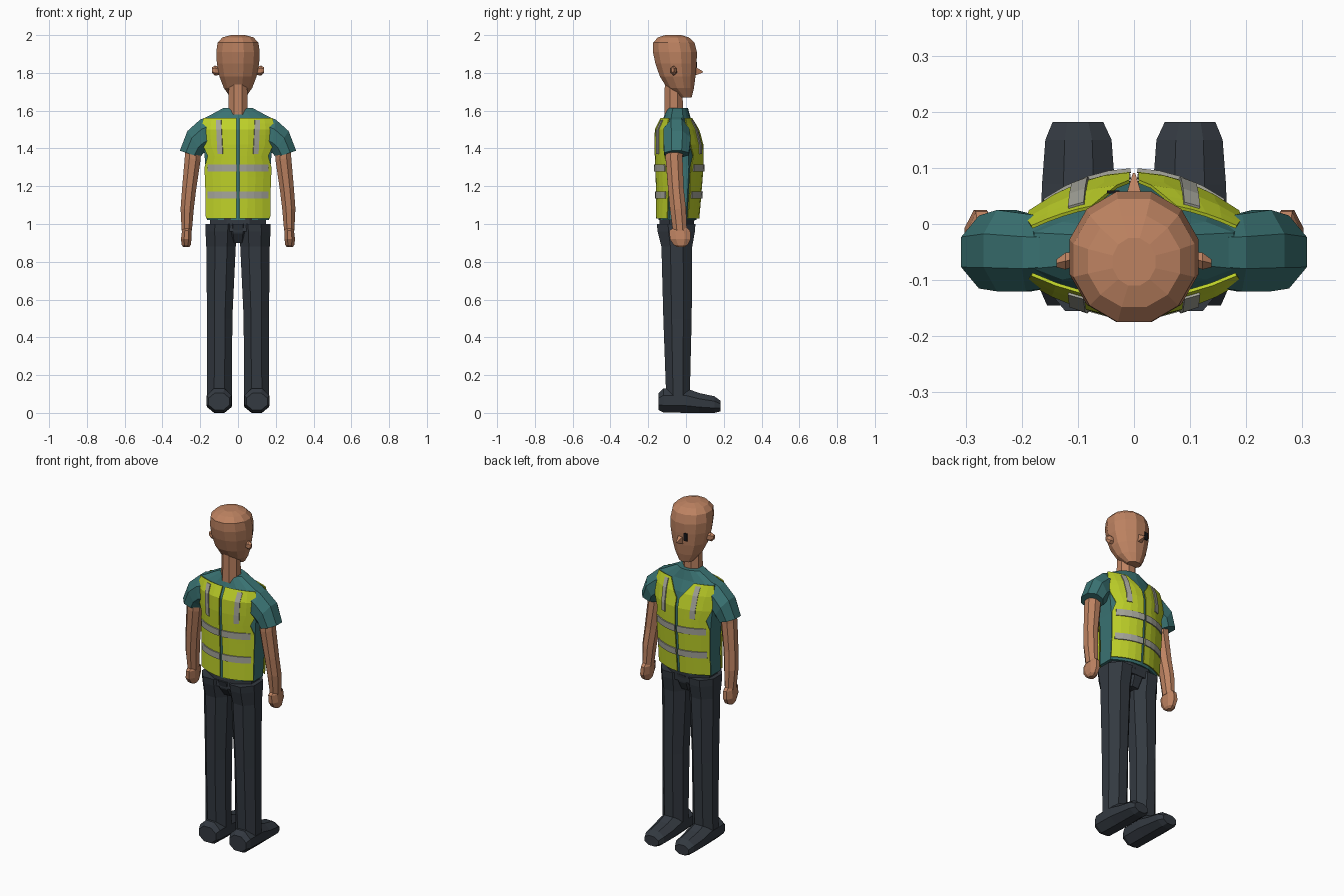
import bpy, bmesh, math
from mathutils import Vector

if "Cube" in bpy.data.objects:
    bpy.data.objects.remove(bpy.data.objects["Cube"])


def material(name, col):
    m = bpy.data.materials.new(name)
    m.diffuse_color = (*col, 1)
    m.use_nodes = True
    m.node_tree.nodes["Principled BSDF"].inputs["Base Color"].default_value = m.diffuse_color
    return m


SKIN = material("skin", (0.51, 0.225, 0.12))
TEAL = material("teal shirt", (0.042, 0.17, 0.17))
YELLOW = material("safety yellow", (0.52, 0.64, 0.022))
GREY = material("reflective grey", (0.38, 0.38, 0.33))
DARK = material("dark trousers", (0.033, 0.041, 0.052))
BLACK = material("black", (0.008, 0.008, 0.01))


def make_object(name, bm, mat, mirror=False, thick=0):
    bmesh.ops.recalc_face_normals(bm, faces=bm.faces)
    me = bpy.data.meshes.new(name)
    bm.to_mesh(me)
    bm.free()
    me.materials.append(mat)
    ob = bpy.data.objects.new(name, me)
    bpy.context.collection.objects.link(ob)
    if thick:
        s = ob.modifiers.new("thickness", 'SOLIDIFY')
        s.thickness = thick
        s.offset = 0
    if mirror:
        ob.modifiers.new("mirror", 'MIRROR')
    return ob


def skin_rings(rings):
    """Join closed rings of points into a capped tube."""
    bm = bmesh.new()
    vs = [[bm.verts.new(p) for p in r] for r in rings]
    n = len(vs[0])
    for a, b in zip(vs, vs[1:]):
        for i in range(n):
            j = (i + 1) % n
            bm.faces.new((a[i], a[j], b[j], b[i]))
    bm.faces.new(vs[0])
    bm.faces.new(vs[-1])
    return bm


def loft(name, rings, mat, n=8, mirror=False):
    """Each ring is centre, half-axis u, half-axis v."""
    k = 1 / math.cos(math.pi / n)
    ang = [(i + 0.5) * math.tau / n for i in range(n)]
    pts = [[Vector(c) + Vector(u) * k * math.cos(a) + Vector(v) * k * math.sin(a)
            for a in ang] for c, u, v in rings]
    return make_object(name, skin_rings(pts), mat, mirror)


def level(x0, x1, y0, y1, z):
    return (((x0 + x1) / 2, (y0 + y1) / 2, z), ((x1 - x0) / 2, 0, 0), (0, (y1 - y0) / 2, 0))


def upright(x0, x1, z0, z1, y):
    return (((x0 + x1) / 2, y, (z0 + z1) / 2), ((x1 - x0) / 2, 0, 0), (0, 0, (z1 - z0) / 2))


def tilted(x0, z0, x1, z1, y0, y1):
    return (((x0 + x1) / 2, (y0 + y1) / 2, (z0 + z1) / 2),
            ((x1 - x0) / 2, 0, (z1 - z0) / 2), (0, (y1 - y0) / 2, 0))


# Torso outline: height, half width, back y, front y
BODY = [(1.02, .165, -.145, .055), (1.15, .166, -.143, .066), (1.3, .172, -.148, .078),
        (1.42, .182, -.153, .077), (1.5, .187, -.150, .056), (1.56, .178, -.12, .025),
        (1.615, .075, -.10, .01)]


def body(z):
    for a, b in zip(BODY, BODY[1:]):
        if z <= b[0]:
            t = (z - a[0]) / (b[0] - a[0])
            return [p + (q - p) * t for p, q in zip(a[1:], b[1:])]
    return BODY[-1][1:]


def surf(x, z, side, off):
    """Point on the torso front (side 1) or back (-1), pushed out by off."""
    w, yb, yf = body(z)
    c, d = (yb + yf) / 2, (yf - yb) / 2
    return (x, c + side * (d * (1 - 0.56 * min(1.1, x / w) ** 2) + off), z)


FR = [-1, -.72, -.38, 0, .38, .72, 1]
make_object("shirt_torso", skin_rings(
    [[surf(f * w, z, 1, 0) for f in FR] + [surf(f * w, z, -1, 0) for f in reversed(FR)]
     for z, w, _, _ in BODY]), TEAL)


def sheet(name, side, x0, x1, zs, off, mat, cols=4, thick=.006):
    """Mirrored cloth panel following the torso; x0 and x1 are functions of z."""
    bm = bmesh.new()
    g = [[bm.verts.new(surf(x0(z) + (x1(z) - x0(z)) * i / cols, z, side, off))
          for i in range(cols + 1)] for z in zs]
    for a, b in zip(g, g[1:]):
        for i in range(cols):
            bm.faces.new((a[i], a[i + 1], b[i + 1], b[i]))
    make_object(name, bm, mat, True, thick)


def edge(z):
    # side edge of the vest, with an armhole notch
    return body(z)[0] + .004 - .022 * max(0, 1 - abs(z - 1.36) / .06)


def v_neck(z):
    return .008 + max(0, z - 1.47) * .75


# Vest panels and reflective bands
for side, label in ((1, "front"), (-1, "back")):
    inner = v_neck if side > 0 else (lambda z: .008)
    sheet("vest_" + label, side, inner, edge,
          [1.03, 1.15, 1.25, 1.3, 1.36, 1.42, 1.47, 1.5, 1.53, 1.56], .012, YELLOW)
    for tag, z0, z1 in (("lower", 1.135, 1.172), ("upper", 1.277, 1.315)):
        sheet(f"{tag}_band_{label}", side, lambda z: .006, lambda z: .16, [z0, z1],
              .018, GREY, thick=.007)
    sheet("shoulder_strip_" + label, side, lambda z: .08 + (z - 1.37) * .05,
          lambda z: .108 + (z - 1.37) * .05, [1.37, 1.42, 1.47, 1.5, 1.55], .017, GREY, 1)

# Head and neck
loft("head", [level(-.04, .04, -.03, .03, 1.67), level(-.075, .075, -.10, .042, 1.72),
              level(-.098, .098, -.138, .05, 1.78), level(-.112, .112, -.162, .056, 1.85),
              level(-.115, .115, -.175, .058, 1.91), level(-.108, .108, -.175, .045, 1.96),
              level(-.082, .082, -.148, .015, 1.988), level(-.038, .038, -.11, -.025, 2.0)],
     SKIN, 12)
loft("neck", [level(-.052, .052, -.115, -.015, 1.58), level(-.048, .048, -.112, -.02, 1.75)],
     SKIN)
loft("nose", [upright(-.016, .016, 1.785, 1.835, .045), upright(-.002, .002, 1.803, 1.807, .091)],
     SKIN, 4)
loft("ear", [((.095, -.06, 1.81), (0, .012, 0), (0, 0, .018)),
             ((.122, -.066, 1.812), (0, .015, 0), (0, 0, .023)),
             ((.138, -.07, 1.815), (0, .007, 0), (0, 0, .012))], SKIN, 6, True)
# Single eye plate on the face
loft("eye", [upright(-.048, -.026, 1.812, 1.858, .0545), upright(-.048, -.026, 1.812, 1.858, .0595)],
     BLACK, 4).data.transform
bm = bmesh.new()

# Sleeves, arms and hands
loft("sleeve", [tilted(.13, 1.40, .13, 1.58, -.11, .01), tilted(.175, 1.38, .20, 1.553, -.12, .018),
                tilted(.187, 1.37, .268, 1.492, -.12, .025),
                tilted(.2, 1.353, .308, 1.388, -.115, .015)], TEAL, 8, True)
loft("arm", [tilted(.195, 1.42, .275, 1.42, -.105, -.015), tilted(.198, 1.34, .282, 1.35, -.108, -.018),
             tilted(.222, 1.18, .296, 1.19, -.095, -.012), tilted(.234, 1.08, .304, 1.08, -.085, 0),
             tilted(.244, .965, .298, .965, -.07, .005)], SKIN, 8, True)
loft("hand", [tilted(.25, .985, .293, .985, -.06, 0), tilted(.246, .965, .296, .965, -.088, .022),
              tilted(.246, .92, .302, .92, -.085, .025), tilted(.25, .89, .298, .89, -.065, .01),
              tilted(.258, .877, .29, .877, -.045, -.01)], SKIN, 8, True)

# Trousers
loft("trouser_leg", [level(.032, .165, -.105, .02, .09), level(.03, .164, -.12, .03, .5),
                     level(.012, .168, -.13, .033, .88), level(.006, .172, -.15, .047, .96),
                     level(.004, .172, -.155, .05, 1.0)], DARK, 8, True)
loft("crotch", [level(-.05, .05, -.10, .01, .90), level(-.062, .062, -.135, .035, .95),
                level(-.062, .062, -.15, .045, 1.0)], DARK)
loft("waist", [level(-.145, .145, -.14, .04, .96), level(-.15, .15, -.14, .045, 1.035)], DARK)

# Shoes
loft("shoe", [upright(.045, .155, .015, .105, -.145), upright(.034, .166, .003, .13, -.12),
              upright(.032, .166, 0, .13, .0), upright(.034, .164, 0, .105, .07),
              upright(.04, .158, 0, .088, .15), upright(.055, .145, .008, .065, .182)],
     DARK, 8, True)
bm.free()
